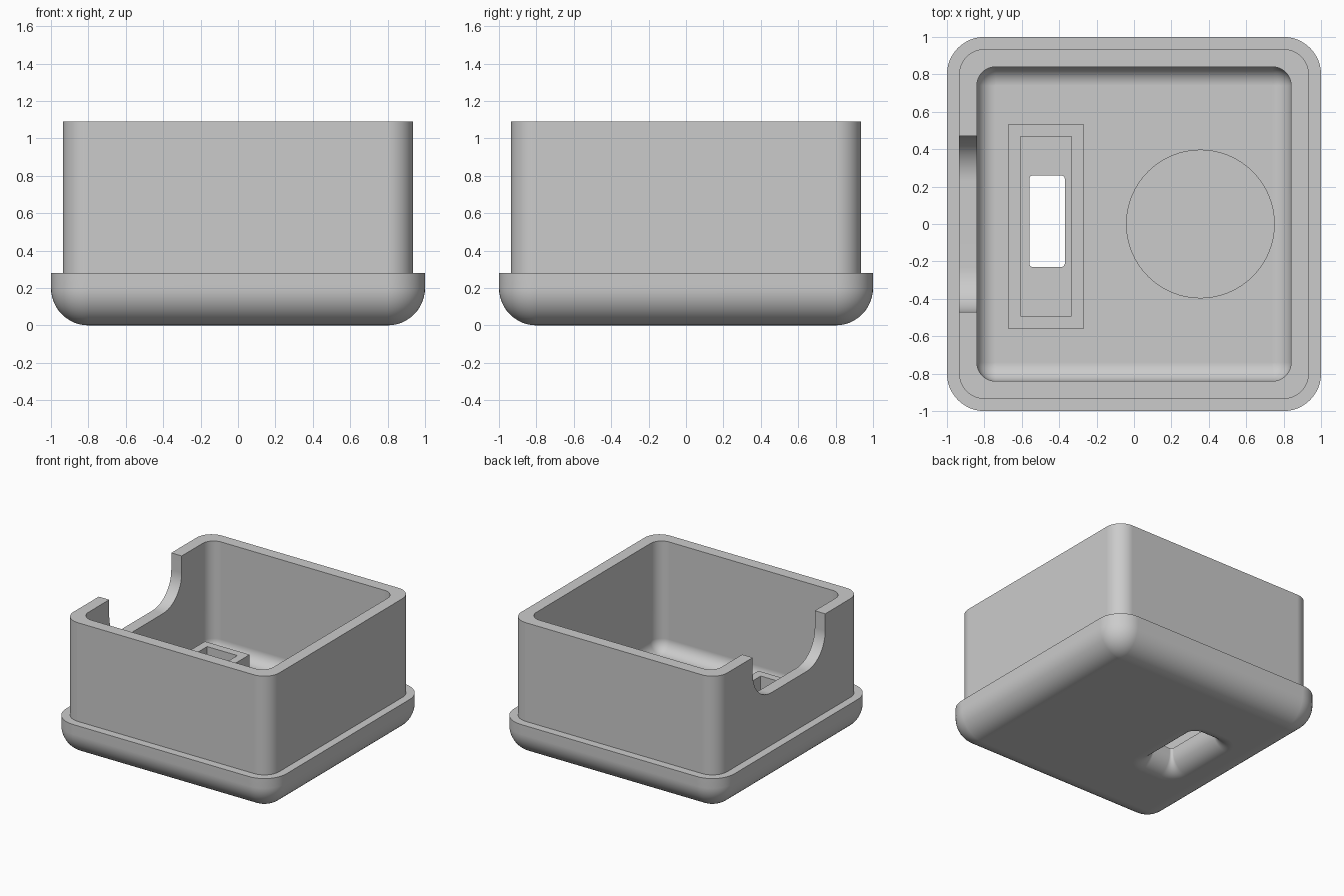
import bpy, bmesh, math

cube = bpy.data.objects.get("Cube")
if cube:
    bpy.data.objects.remove(cube, do_unlink=True)

grey = bpy.data.materials.new("light_grey")
grey.use_nodes = True
COLOUR = (0.6, 0.6, 0.6, 1)
grey.diffuse_color = COLOUR
grey.node_tree.nodes["Principled BSDF"].inputs["Base Color"].default_value = COLOUR


def outline(hx, hy, r, seg=12):
    """Rounded rectangle as a 2D loop."""
    pts = []
    for k, (sx, sy) in enumerate(((1, 1), (-1, 1), (-1, -1), (1, -1))):
        for j in range(seg + 1):
            a = math.pi / 2 * (k + j / seg)
            pts.append((sx * (hx - r) + r * math.cos(a), sy * (hy - r) + r * math.sin(a)))
    return pts


def ring(hx, hy, r, z, cx=0, cy=0):
    return [(x + cx, y + cy, z) for x, y in outline(hx, hy, r)]


def loft(name, rings, closed=False):
    """Skin a stack of equal loops; cap the ends or join them into a tube."""
    bm = bmesh.new()
    loops = [[bm.verts.new(p) for p in loop] for loop in rings]
    pairs = list(zip(loops, loops[1:]))
    if closed:
        pairs.append((loops[-1], loops[0]))
    else:
        bm.faces.new(loops[0])
        bm.faces.new(loops[-1])
    for a, b in pairs:
        for i in range(len(a)):
            j = (i + 1) % len(a)
            bm.faces.new((a[i], a[j], b[j], b[i]))
    bmesh.ops.remove_doubles(bm, verts=bm.verts, dist=0.0005)
    bmesh.ops.recalc_face_normals(bm, faces=bm.faces)
    mesh = bpy.data.meshes.new(name)
    bm.to_mesh(mesh)
    bm.free()
    mesh.materials.append(grey)
    obj = bpy.data.objects.new(name, mesh)
    bpy.context.collection.objects.link(obj)
    return obj


def activate(obj):
    bpy.ops.object.select_all(action='DESELECT')
    obj.select_set(True)
    bpy.context.view_layer.objects.active = obj


def cut(obj, cutter):
    mod = obj.modifiers.new("cut", 'BOOLEAN')
    mod.operation = 'DIFFERENCE'
    mod.solver = 'EXACT'
    mod.object = cutter
    activate(obj)
    bpy.ops.object.modifier_apply(modifier=mod.name)
    bpy.data.objects.remove(cutter, do_unlink=True)


def quarter(r, steps=12):
    """Offsets (inset, height) of a rounded edge, from bottom to side."""
    angles = [math.pi / 2 * i / steps for i in range(steps + 1)]
    return [(r * (1 - math.sin(a)), r * (1 - math.cos(a))) for a in angles]


FLOOR, RIM, STEP = 0.19, 1.09, 0.28

# Open box: rounded base, stepped wall and hollow with a filleted floor
rings = [ring(1 - i, 1 - i, 0.2 - i, z) for i, z in quarter(0.2)]
rings.append(ring(1, 1, 0.2, STEP))
rings.append(ring(0.935, 0.935, 0.135, STEP))
rings.append(ring(0.935, 0.935, 0.135, RIM))
rings.append(ring(0.84, 0.84, 0.1, RIM))
rings += [ring(0.84 - i, 0.84 - i, 0.1 - i, FLOOR + z) for i, z in reversed(quarter(0.1))]
box = loft("box", rings)

# Rounded notch in the right wall
profile = outline(0.47, 0.4, 0.24)
cut(box, loft("notch_cutter", [[(x, y, z + RIM + 0.02) for y, z in profile] for x in (-1.2, -0.7)]))

# Slot through the floor, flared underneath
SX, SY = -0.465, 0.015
flare = 0.15
rings = [ring(0.095 + flare, 0.245 + flare, 0.02 + flare, -0.05, SX, SY)]
for inset, z in quarter(flare):
    grow = flare - math.sqrt(max(0, flare ** 2 - (flare - z) ** 2))
    rings.append(ring(0.095 + grow, 0.245 + grow, 0.02 + grow, z, SX, SY))
rings.append(ring(0.095, 0.245, 0.02, FLOOR + 0.1, SX, SY))
cut(box, loft("slot_cutter", rings))

# Shallow round recess in the floor
R = 0.395
circle = [(0.355 + R * math.cos(math.tau * i / 64), R * math.sin(math.tau * i / 64)) for i in range(64)]
cut(box, loft("recess_cutter", [[(x, y, z) for x, y in circle] for z in (FLOOR - 0.05, FLOOR + 0.1)]))

# Rectangular frame standing around the slot
low, high = FLOOR - 0.02, 0.41
outer = (0.203, 0.545, 0)
inner = (0.137, 0.48, 0)
fx, fy = -0.47, -0.013
frame = loft("slot_frame", [ring(*outer, low, fx, fy), ring(*outer, high, fx, fy),
                            ring(*inner, high, fx, fy), ring(*inner, low, fx, fy)], closed=True)

for obj in (box, frame):
    activate(obj)
    bpy.ops.object.shade_smooth_by_angle(angle=math.radians(35))
    weighted = obj.modifiers.new("weighted_normals", 'WEIGHTED_NORMAL')
    weighted.keep_sharp = True
